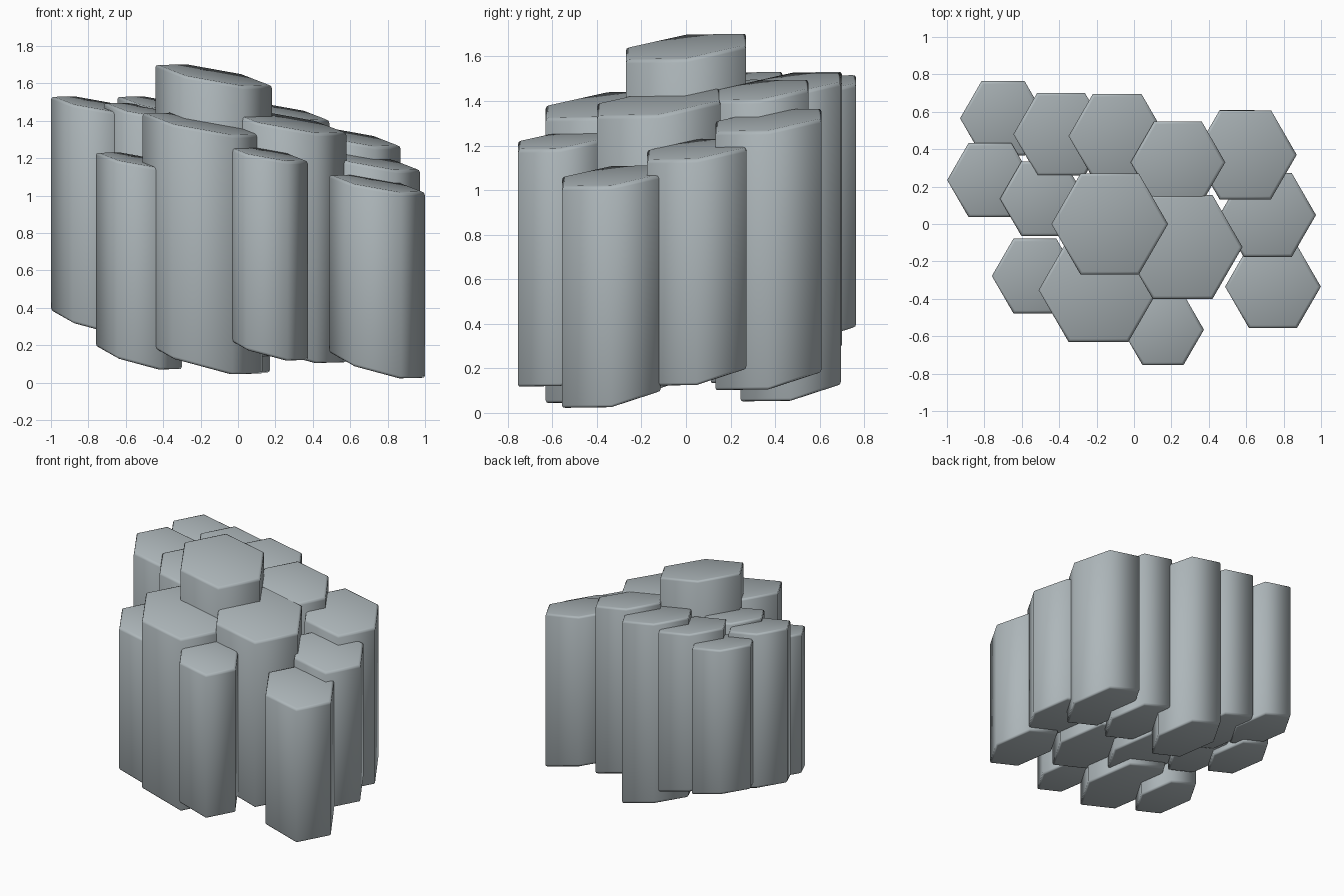
import bpy, bmesh, math

if "Cube" in bpy.data.objects:
    bpy.data.objects.remove(bpy.data.objects["Cube"])

stone = bpy.data.materials.new("blue_grey_stone")
stone.diffuse_color = (0.42, 0.47, 0.49, 1)
stone.use_nodes = True
stone.node_tree.nodes["Principled BSDF"].inputs["Base Color"].default_value = stone.diffuse_color

# centre x, centre y, radius, bottom height, top height
columns = [
    (-0.70, 0.565, 0.23, 0.38, 1.475),
    (-0.39, 0.48, 0.255, 0.29, 1.485),
    (-0.09, 0.47, 0.26, 0.12, 1.48),
    (0.235, 0.33, 0.253, 0.20, 1.45),
    (0.595, 0.37, 0.275, 0.175, 1.315),
    (-0.77, 0.235, 0.229, 0.32, 1.49),
    (-0.487, 0.135, 0.23, 0.27, 1.455),
    (-0.13, 0.0, 0.312, 0.22, 1.645),
    (0.26, -0.123, 0.32, 0.19, 1.395),
    (0.715, 0.048, 0.258, 0.19, 1.185),
    (0.743, -0.335, 0.256, 0.09, 1.065),
    (-0.53, -0.278, 0.23, 0.13, 1.19),
    (-0.19, -0.353, 0.32, 0.13, 1.385),
    (0.155, -0.565, 0.219, 0.175, 1.225),
]
TOP_SLOPE = (-0.18, 0.12)
BOTTOM_SLOPE = (-0.27, 0.17)


def stone_column(i, cx, cy, r, z0, z1):
    # hexagonal prism with slanted ends
    bm = bmesh.new()
    rings = []
    for z, (sx, sy) in ((z0, BOTTOM_SLOPE), (z1, TOP_SLOPE)):
        ring = []
        for k in range(6):
            dx, dy = r * math.cos(k * math.pi / 3), r * math.sin(k * math.pi / 3)
            ring.append(bm.verts.new((cx + dx, cy + dy, z + sx * dx + sy * dy)))
        rings.append(ring)
    low, high = rings
    caps = [bm.faces.new(low[::-1]), bm.faces.new(high)]
    for k in range(6):
        n = (k + 1) % 6
        bm.faces.new((low[k], low[n], high[n], high[k]))
    # softened rims, sides shaded smoothly
    rims = [e for f in caps for e in f.edges]
    bmesh.ops.bevel(bm, geom=rims, offset=0.016, segments=2, profile=0.5, affect='EDGES')
    bmesh.ops.recalc_face_normals(bm, faces=bm.faces[:])
    for f in bm.faces:
        f.smooth = True
    mesh = bpy.data.meshes.new(f"stone_column_{i}")
    bm.to_mesh(mesh)
    bm.free()
    mesh.materials.append(stone)
    bpy.context.collection.objects.link(bpy.data.objects.new(mesh.name, mesh))


for i, col in enumerate(columns, 1):
    stone_column(i, *col)
